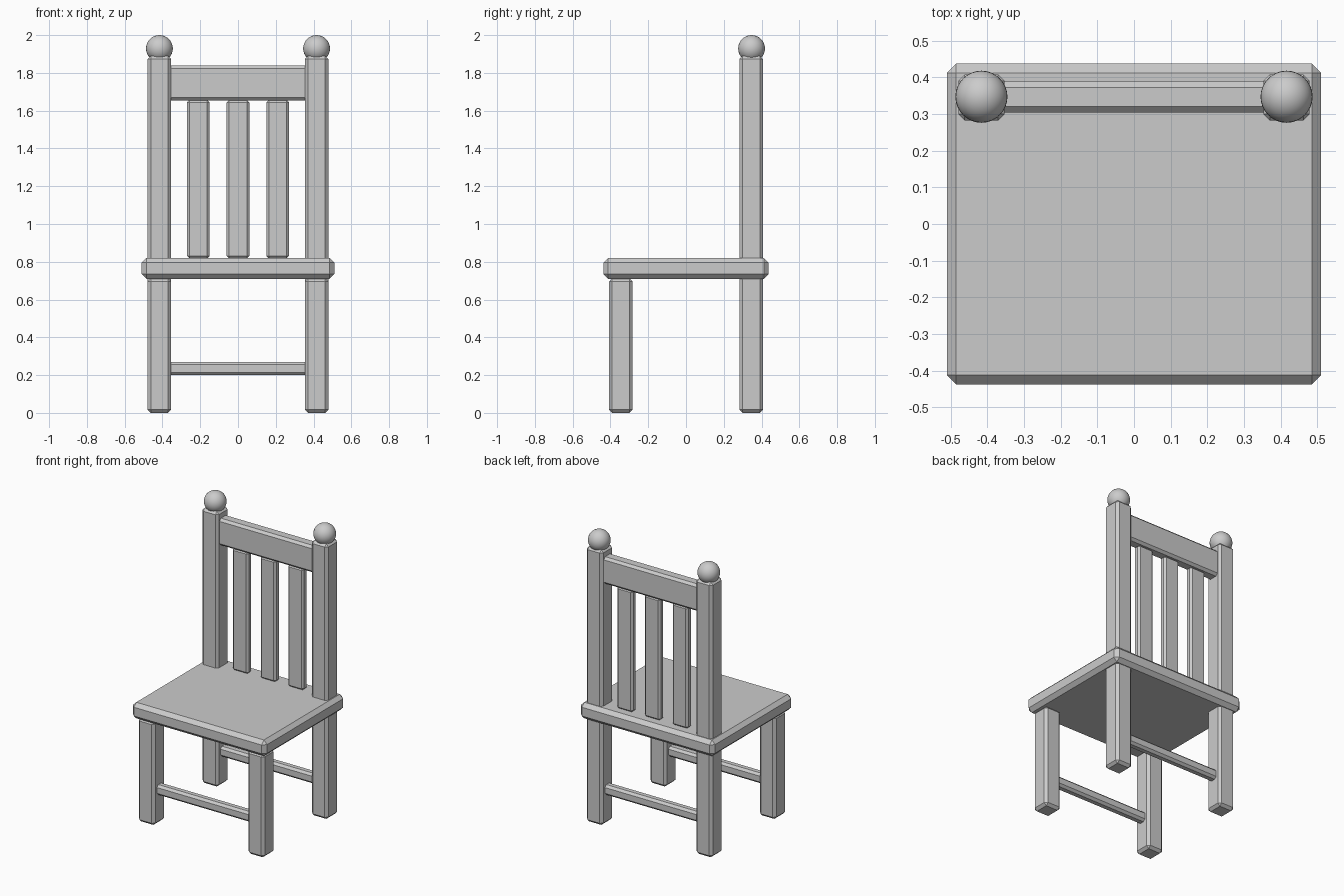
import bpy, bmesh
from mathutils import Vector

if "Cube" in bpy.data.objects:
    bpy.data.objects.remove(bpy.data.objects["Cube"])

grey = bpy.data.materials.new("light grey")
grey.diffuse_color = (0.6, 0.6, 0.6, 1)
grey.use_nodes = True
grey.node_tree.nodes["Principled BSDF"].inputs["Base Color"].default_value = grey.diffuse_color


def finish(bm, name):
    mesh = bpy.data.meshes.new(name)
    bm.to_mesh(mesh)
    bm.free()
    mesh.materials.append(grey)
    obj = bpy.data.objects.new(name, mesh)
    bpy.context.collection.objects.link(obj)
    return obj


def box(name, lo, hi, chamfer):
    """Box between two corners with single-segment chamfered edges."""
    lo, hi = Vector(lo), Vector(hi)
    bm = bmesh.new()
    bmesh.ops.create_cube(bm, size=1)
    bmesh.ops.scale(bm, vec=hi - lo, verts=bm.verts)
    bmesh.ops.translate(bm, vec=(lo + hi) / 2, verts=bm.verts)
    bmesh.ops.bevel(bm, geom=bm.edges[:], offset=chamfer, offset_type='OFFSET',
                    segments=1, profile=0.5, affect='EDGES')
    return finish(bm, name)


def ball(name, centre, radius):
    bm = bmesh.new()
    bmesh.ops.create_uvsphere(bm, u_segments=32, v_segments=16, radius=radius)
    bmesh.ops.translate(bm, vec=centre, verts=bm.verts)
    for f in bm.faces:
        f.smooth = True
    return finish(bm, name)


LEG_X, LEG_Y, H = 0.416, 0.345, 0.0625   # leg centres and half width

# Seat board
box("seat", (-0.51, -0.437, 0.71), (0.51, 0.437, 0.82), 0.025)

# Legs, tall back posts and ball finials
for side, sx in (("left", -1), ("right", 1)):
    x = sx * LEG_X
    box(f"front_leg_{side}", (x - H, -LEG_Y - H, 0), (x + H, -LEG_Y + H, 0.712), 0.017)
    box(f"back_post_{side}", (x - H, LEG_Y - H, 0), (x + H, LEG_Y + H, 1.89), 0.017)
    ball(f"finial_{side}", (x, LEG_Y + 0.002, 1.929), 0.071)

# Lower rungs between the legs, front and back
for name, y in (("front_rung", -LEG_Y), ("back_rung", LEG_Y)):
    box(name, (-0.375, y - 0.03, 0.2), (0.375, y + 0.03, 0.27), 0.015)

# Top rail of the backrest
box("top_rail", (-0.375, 0.304, 1.655), (0.375, 0.388, 1.84), 0.016)

# Three backrest slats
for i in (-1, 0, 1):
    x = i * 0.21
    box(f"back_slat_{i + 2}", (x - 0.06, LEG_Y - 0.025, 0.818), (x + 0.06, LEG_Y + 0.025, 1.657), 0.013)
